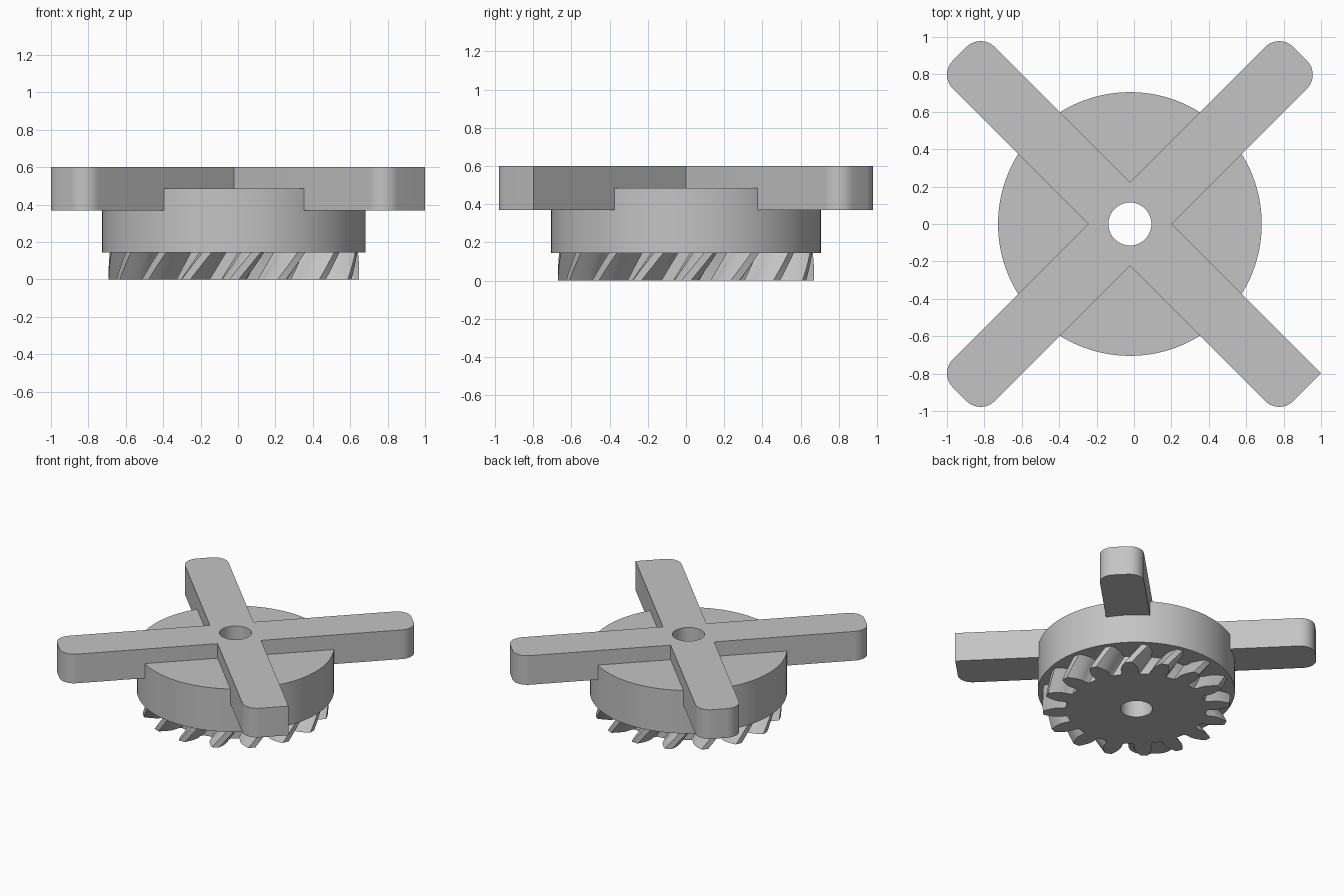
import bpy
import bmesh
from math import sin, cos, tan, acos, pi, radians

cube = bpy.data.objects.get("Cube")
if cube:
    bpy.data.objects.remove(cube)

CX = -0.022          # hub axis
BORE = 0.115

grey = bpy.data.materials.new("plain grey")
grey.use_nodes = True
grey.diffuse_color = (0.55, 0.55, 0.55, 1)
grey.node_tree.nodes["Principled BSDF"].inputs["Base Color"].default_value = grey.diffuse_color


def prism(name, outline, z0, z1, twist=0.0, layers=1):
    """Extrude an outline upward, optionally turning it as it rises."""
    bm = bmesh.new()
    rings = []
    for k in range(layers + 1):
        t = k / layers
        c, s = cos(twist * t), sin(twist * t)
        rings.append([bm.verts.new((x * c - y * s, x * s + y * c, z0 + (z1 - z0) * t))
                      for x, y in outline])
    n = len(outline)
    for low, high in zip(rings, rings[1:]):
        for i in range(n):
            j = (i + 1) % n
            bm.faces.new((low[i], low[j], high[j], high[i]))
    bm.faces.new(rings[0][::-1])
    bm.faces.new(rings[-1])
    mesh = bpy.data.meshes.new(name)
    bm.to_mesh(mesh)
    bm.free()
    mesh.materials.append(grey)
    obj = bpy.data.objects.new(name, mesh)
    obj.location.x = CX
    bpy.context.collection.objects.link(obj)
    return obj


def polar(r, a):
    return r * cos(a), r * sin(a)


def circle(r, n):
    return [polar(r, 2 * pi * i / n) for i in range(n)]


def cross_outline(half, length, radius, steps=10):
    """Four diagonal arms with rounded ends; one corner stays square."""
    pts = []
    for arm in range(4):
        a = radians(-45 + 90 * arm)
        local = [(half, -half)]
        for side in (-1, 1):
            if arm == 0 and side == 1:
                local.append((length, half))
                continue
            start = -pi / 2 if side < 0 else 0
            for i in range(steps + 1):
                b = start + pi / 2 * i / steps
                local.append((length - radius + radius * cos(b),
                              side * (half - radius) + radius * sin(b)))
        pts += [(x * cos(a) - y * sin(a), x * sin(a) + y * cos(a)) for x, y in local]
    return pts


def gear_outline(teeth, tip, steps=7):
    """Involute teeth with radial flanks below the base circle."""
    module = tip / (teeth / 2 + 1)
    pitch = module * teeth / 2
    root = pitch - 1.25 * module
    base = pitch * cos(radians(20))

    def inv(r):
        a = acos(min(1, base / r))
        return tan(a) - a

    flank = [(root, pi / (2 * teeth) + inv(pitch) + 0.02),
             (root + 0.02, pi / (2 * teeth) + inv(pitch))]
    for i in range(steps + 1):
        r = base + (tip - base) * i / steps
        flank.append((r, pi / (2 * teeth) + inv(pitch) - inv(r)))
    pts = []
    for k in range(teeth):
        a = 2 * pi * k / teeth
        pts += [polar(r, a - h) for r, h in flank]
        pts += [polar(r, a + h) for r, h in reversed(flank)]
    return pts


# Main parts
parts = [
    prism("helical_gear", gear_outline(16, 0.67), 0, 0.155, 0.19, 6),
    prism("hub_disc", circle(0.705, 128), 0.145, 0.485),
    prism("cross_handle", cross_outline(0.158, 1.287, 0.106), 0.37, 0.6),
]

# Central bore through every part
cutter = prism("bore_cutter", circle(BORE, 64), -0.2, 0.8)
cutter.hide_render = True
for obj in parts:
    mod = obj.modifiers.new("bore", 'BOOLEAN')
    mod.operation = 'DIFFERENCE'
    mod.solver = 'EXACT'
    mod.object = cutter
    bpy.ops.object.select_all(action='DESELECT')
    obj.select_set(True)
    bpy.context.view_layer.objects.active = obj
    bpy.ops.object.modifier_apply(modifier=mod.name)
    bpy.ops.object.shade_smooth_by_angle(angle=radians(30))
bpy.data.objects.remove(cutter)
